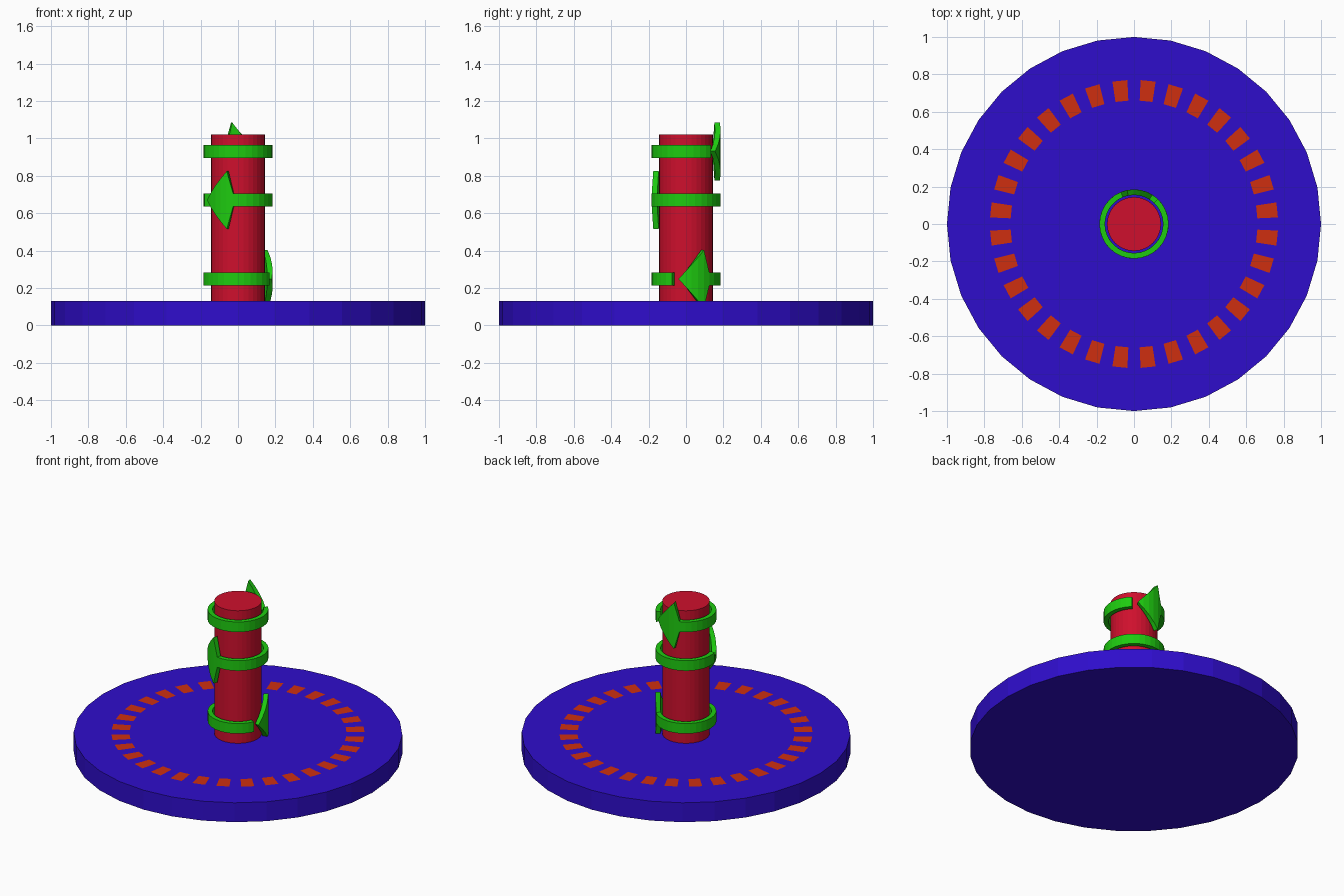
import bpy, bmesh
from math import sin, cos, radians

if "Cube" in bpy.data.objects:
    bpy.data.objects.remove(bpy.data.objects["Cube"])


def material(name, rgb):
    m = bpy.data.materials.new(name)
    m.diffuse_color = (*rgb, 1)
    m.use_nodes = True
    m.node_tree.nodes["Principled BSDF"].inputs["Base Color"].default_value = m.diffuse_color
    return m


BLUE = material("blue", (0.028, 0.004, 0.6))
RED = material("red", (0.62, 0.005, 0.026))
GREEN = material("green", (0.013, 0.6, 0.005))
ORANGE = material("orange", (0.62, 0.028, 0.005))


def polar(r, deg, z):
    return (r * cos(radians(deg)), r * sin(radians(deg)), z)


def finish(name, bm, mat):
    bmesh.ops.recalc_face_normals(bm, faces=bm.faces)
    mesh = bpy.data.meshes.new(name)
    bm.to_mesh(mesh)
    bm.free()
    mesh.materials.append(mat)
    obj = bpy.data.objects.new(name, mesh)
    bpy.context.collection.objects.link(obj)
    return obj


def cylinder(name, r, z0, z1, mat, sides=32):
    bm = bmesh.new()
    rings = [[bm.verts.new(polar(r, 360 * i / sides, z)) for i in range(sides)]
             for z in (z0, z1)]
    for i in range(sides):
        j = (i + 1) % sides
        bm.faces.new((rings[0][i], rings[0][j], rings[1][j], rings[1][i]))
    bm.faces.new(rings[0])
    bm.faces.new(rings[1])
    return finish(name, bm, mat)


def curved_arrow(name, z, corner, r0=0.155, r1=0.185):
    """Arrow bent round the column, pointing clockwise; corner = angle of the barbs."""
    barb, half, length, back, gap = 0.155, 0.034, 44, 11, 11
    # stations: (angle, half height), from tip through barbs to the tail end
    st = [(corner - length * (1 - k / 4), max(barb * k / 4, 0.001)) for k in range(5)]
    start, end = corner + back, corner - length + 360 - gap
    st += [(start + (end - start) * k / 26, half) for k in range(27)]
    bm = bmesh.new()
    loops = [[bm.verts.new(polar(r, a, z + s * h))
              for r, s in ((r0, -1), (r1, -1), (r1, 1), (r0, 1))] for a, h in st]
    for a, b in zip(loops, loops[1:]):
        for i in range(4):
            j = (i + 1) % 4
            bm.faces.new((a[i], a[j], b[j], b[i]))
    bm.faces.new(loops[0])
    bm.faces.new(loops[-1])
    return finish(name, bm, GREEN)


# Base disc and central column
cylinder("base_disc", 1.0, 0.0, 0.13, BLUE)
cylinder("column", 0.144, 0.13, 1.02, RED)

# Ring of flat dashes on the disc
bm = bmesh.new()
for k in range(32):
    mid = 11.25 * (k + 0.5)
    bm.faces.new([bm.verts.new(polar(r, mid + d, 0.1315))
                  for r, d in ((0.66, -3), (0.77, -3), (0.77, 3), (0.66, 3))])
finish("dash_ring", bm, ORANGE)

# Three arrows circling the column
curved_arrow("lower_arrow", 0.248, 31.5)
curved_arrow("middle_arrow", 0.67, -109)
curved_arrow("upper_arrow", 0.93, 101.5)
